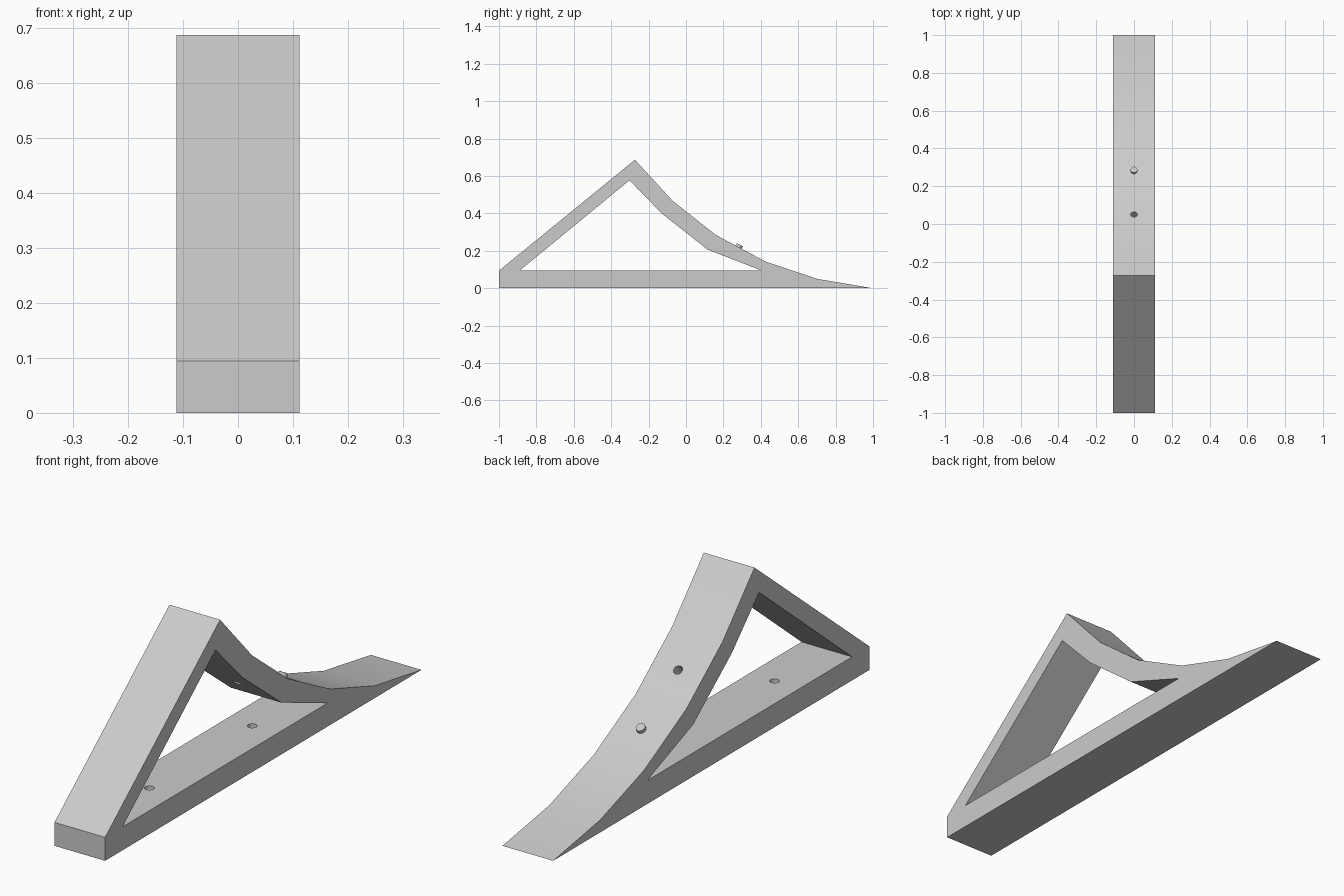
import bpy
import bmesh
from mathutils import Vector

old = bpy.data.objects.get("Cube")
if old:
    bpy.data.objects.remove(old, do_unlink=True)

HALF_WIDTH = 0.112
PIN_RADIUS = 0.018

grey = bpy.data.materials.new("plain grey")
grey.use_nodes = True
colour = (0.6, 0.6, 0.6, 1)
grey.diffuse_color = colour
grey.node_tree.nodes["Principled BSDF"].inputs["Base Color"].default_value = colour


def add_object(name, bm):
    bmesh.ops.recalc_face_normals(bm, faces=bm.faces)
    mesh = bpy.data.meshes.new(name)
    bm.to_mesh(mesh)
    bm.free()
    mesh.materials.append(grey)
    obj = bpy.data.objects.new(name, mesh)
    bpy.context.collection.objects.link(obj)
    return obj


def prism(name, profile, half):
    """Extrude a closed (y, z) profile across the width."""
    bm = bmesh.new()
    face = bm.faces.new([bm.verts.new((-half, y, z)) for y, z in profile])
    out = bmesh.ops.extrude_face_region(bm, geom=[face])["geom"]
    moved = [v for v in out if isinstance(v, bmesh.types.BMVert)]
    bmesh.ops.translate(bm, verts=moved, vec=(2 * half, 0, 0))
    return add_object(name, bm)


def pin(name, start, end):
    """Cylinder between two (y, z) points on the centre plane."""
    a, b = Vector((0, *start)), Vector((0, *end))
    bm = bmesh.new()
    bmesh.ops.create_cone(bm, cap_ends=True, segments=16, radius1=PIN_RADIUS,
                          radius2=PIN_RADIUS, depth=(b - a).length)
    obj = add_object(name, bm)
    turn = (b - a).to_track_quat("Z", "Y").to_matrix().to_4x4()
    turn.translation = (a + b) / 2
    obj.data.transform(turn)
    return obj


def cut(target, cutter):
    mod = target.modifiers.new("cut", "BOOLEAN")
    mod.operation = "DIFFERENCE"
    mod.solver = "EXACT"
    mod.object = cutter
    bpy.context.view_layer.objects.active = target
    bpy.ops.object.modifier_apply(modifier=mod.name)
    bpy.data.objects.remove(cutter, do_unlink=True)


# Wedge frame: straight front slope, curved ramp behind, flat base
outer = [(-1, 0), (-1, 0.094), (-0.273, 0.687), (-0.072, 0.468), (0.158, 0.286),
         (0.425, 0.143), (0.703, 0.05), (1, 0)]
inner = [(-0.89, 0.094), (-0.302, 0.577), (-0.13, 0.4), (0.115, 0.207), (0.405, 0.094)]
frame = prism("wedge_frame", outer, HALF_WIDTH)
cut(frame, prism("opening_cutter", inner, HALF_WIDTH * 2))

# Hole through the ramp, square to its surface
cut(frame, pin("ramp_hole_cutter", (0.081, 0.408), (-0.045, 0.254)))

# Blind holes in the top of the base
for y in (-0.56, 0.09):
    cut(frame, pin("base_hole_cutter", (y, 0.12), (y, 0.03)))

# Small peg standing out of the ramp
peg = pin("ramp_peg", (0.267, 0.194), (0.288, 0.233))

for obj in (frame, peg):
    bpy.ops.object.select_all(action="DESELECT")
    obj.select_set(True)
    bpy.context.view_layer.objects.active = obj
    bpy.ops.object.shade_smooth_by_angle(angle=0.52)
